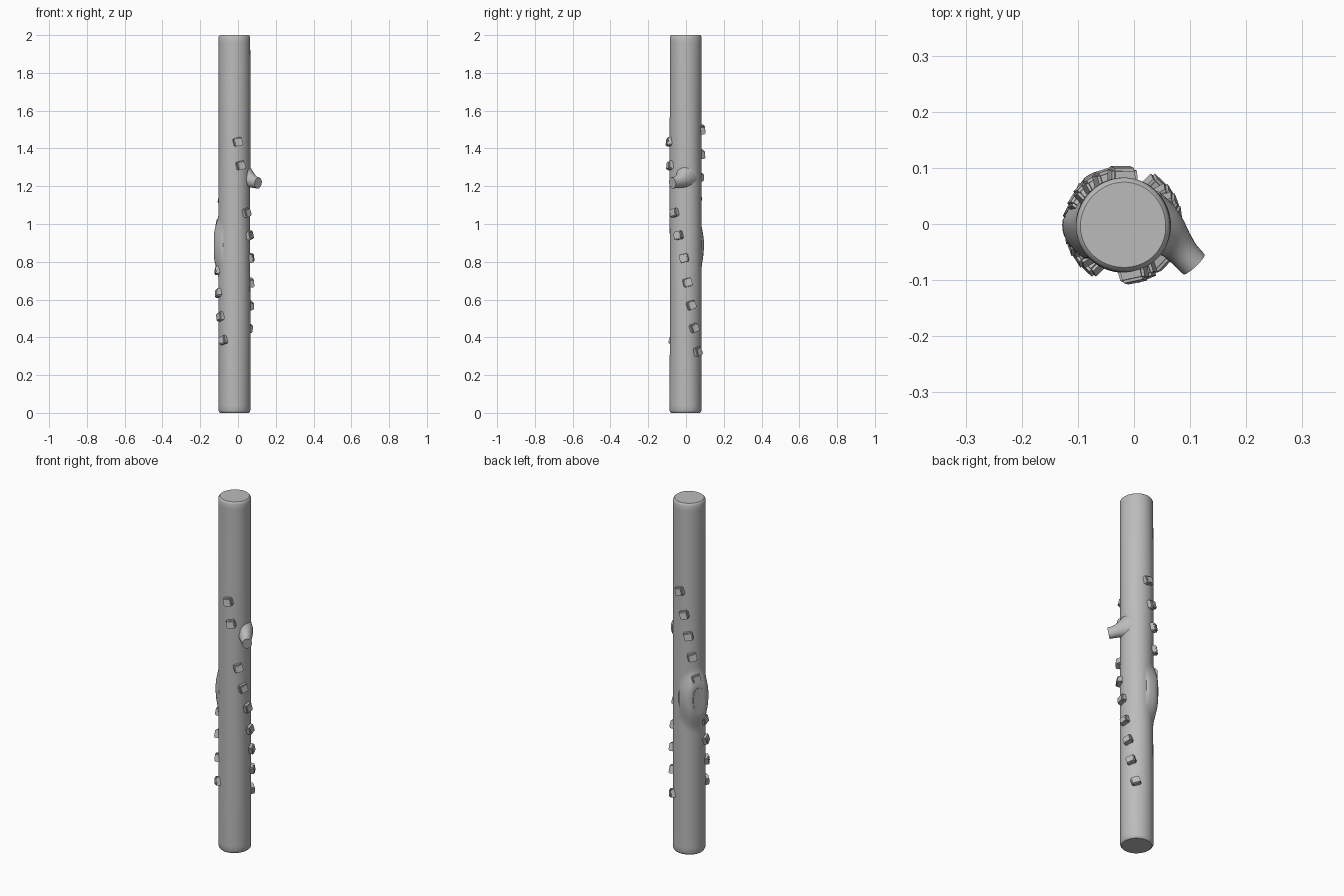
import bpy, bmesh, math, random
from mathutils import Vector, Matrix

cube = bpy.data.objects.get("Cube")
if cube:
    bpy.data.objects.remove(cube, do_unlink=True)

random.seed(4)
CX, CY, R = -0.019, -0.002, 0.084
CENTRE = Vector((CX, CY, 0))
KNOT_ANGLE, KNOT_Z, KNOT_DEPTH = math.radians(154), 0.89, 0.104

grey = bpy.data.materials.new("plain_grey")
grey.use_nodes = True
grey.diffuse_color = (0.5, 0.5, 0.5, 1)
grey.node_tree.nodes["Principled BSDF"].inputs["Base Color"].default_value = (0.5, 0.5, 0.5, 1)


def finish(name, bm, angle=40):
    bmesh.ops.recalc_face_normals(bm, faces=bm.faces)
    mesh = bpy.data.meshes.new(name)
    bm.to_mesh(mesh)
    bm.free()
    obj = bpy.data.objects.new(name, mesh)
    bpy.context.collection.objects.link(obj)
    mesh.materials.append(grey)
    bpy.ops.object.select_all(action="DESELECT")
    obj.select_set(True)
    bpy.context.view_layer.objects.active = obj
    bpy.ops.object.shade_smooth_by_angle(angle=math.radians(angle))
    return obj


def loft(bm, rings):
    """Skin closed rings of points and cap both ends."""
    loops = [[bm.verts.new(p) for p in ring] for ring in rings]
    n = len(loops[0])
    for a, b in zip(loops, loops[1:]):
        for i in range(n):
            j = (i + 1) % n
            bm.faces.new((a[i], a[j], b[j], b[i]))
    bm.faces.new(loops[0])
    bm.faces.new(loops[-1])


def trunk_radius(angle, z):
    """Slightly uneven pole, swelling around the sawn knot."""
    r = R + 0.0008 * math.sin(3 * angle + 5 * z)
    d = (angle - KNOT_ANGLE + math.pi) % math.tau - math.pi
    if abs(d) < 1.2:
        dz = z - KNOT_Z
        e = math.hypot(dz / (0.07 if dz > 0 else 0.08), R * math.sin(d) / 0.04)
        swell = max(0, min(1, (2.5 - e) / 1.5))
        swell *= swell * (3 - 2 * swell)
        r += (min(KNOT_DEPTH / math.cos(d), 0.112) - 0.003 - r) * swell
    return r


# Trunk, with softened rims
levels = [0, 0.004, 0.012] + [0.04 * i for i in range(1, 17)]
levels += [0.66 + 0.01 * i for i in range(47)]
levels += [1.16 + 0.04 * i for i in range(21)] + [1.988, 1.996, 2.0]
rings = []
for z in levels:
    rim = min(z, 2 - z)
    inset = 0.008 * max(0, 1 - rim / 0.012) ** 2
    ring = []
    for i in range(72):
        a = math.tau * i / 72
        r = trunk_radius(a, z) - inset
        ring.append((CX + r * math.cos(a), CY + r * math.sin(a), z))
    rings.append(ring)
bm = bmesh.new()
loft(bm, rings)
finish("trunk", bm)

# Flat sawn oval on the swelling
out = Vector((math.cos(KNOT_ANGLE), math.sin(KNOT_ANGLE), 0))
side = Vector((-out.y, out.x, 0))
rings = []
for depth in (KNOT_DEPTH - 0.007, KNOT_DEPTH):
    ring = []
    for i in range(40):
        c, s = math.cos(math.tau * i / 40), math.sin(math.tau * i / 40)
        u = 0.033 * math.copysign(abs(c) ** 0.75, c)
        v = 0.064 * math.copysign(abs(s) ** 0.75, s)
        ring.append(CENTRE + out * depth + side * u + Vector((0, 0, KNOT_Z + v)))
    rings.append(ring)
bm = bmesh.new()
loft(bm, rings)
finish("sawn_knot", bm)

# Branch stub: flared root, bending toward the front
path = [(0.025, -0.005, 1.245, 0.066), (0.048, -0.012, 1.24, 0.052),
        (0.062, -0.022, 1.233, 0.039), (0.076, -0.037, 1.227, 0.031),
        (0.09, -0.054, 1.221, 0.027), (0.107, -0.072, 1.217, 0.026)]
points = [Vector(p[:3]) for p in path]
rings = []
for k, p in enumerate(points):
    t = (points[min(k + 1, 5)] - points[max(k - 1, 0)]).normalized()
    u = t.cross(Vector((0, 0, 1))).normalized()
    v = u.cross(t)
    r = path[k][3]
    rings.append([p + r * (u * math.cos(math.tau * i / 24) + v * 1.15 * math.sin(math.tau * i / 24))
                  for i in range(24)])
bm = bmesh.new()
loft(bm, rings)
finish("branch_stub", bm)

# Two spirals of climbing pegs: (height, angle in degrees)
right_spiral = [(1.435, -78), (1.31, -68), (1.06, -43), (0.94, -26), (0.82, -6),
                (0.69, 7), (0.57, 20), (0.45, 31), (0.325, 47)]
left_spiral = [(1.5, 91), (1.37, 108), (1.25, 122), (1.13, 135), (1.005, 148),
               (0.755, 187), (0.635, 199), (0.51, 213), (0.385, 227)]


def peg(name, z, degrees):
    bm = bmesh.new()
    bmesh.ops.create_cube(bm, size=1)
    bmesh.ops.scale(bm, vec=(0.05, 0.05, 0.048), verts=bm.verts)
    for v in bm.verts:
        if v.co.x > 0:
            v.co.y *= 0.9
            v.co.z *= 0.9
            v.co.x -= 0.005 * (v.co.z > 0)
    bmesh.ops.bevel(bm, geom=bm.edges[:], offset=0.005, segments=2, affect="EDGES")
    a = math.radians(degrees)
    tilt = math.radians(15 + random.uniform(-4, 4))
    place = (Matrix.Translation((CX, CY, z)) @ Matrix.Rotation(a, 4, "Z")
             @ Matrix.Translation((0.081, 0, 0)) @ Matrix.Rotation(tilt, 4, "X"))
    bm.transform(place)
    finish(name, bm)


for label, spiral in (("right", right_spiral), ("left", left_spiral)):
    for n, (z, degrees) in enumerate(spiral, 1):
        peg(f"{label}_peg_{n}", z, degrees)
